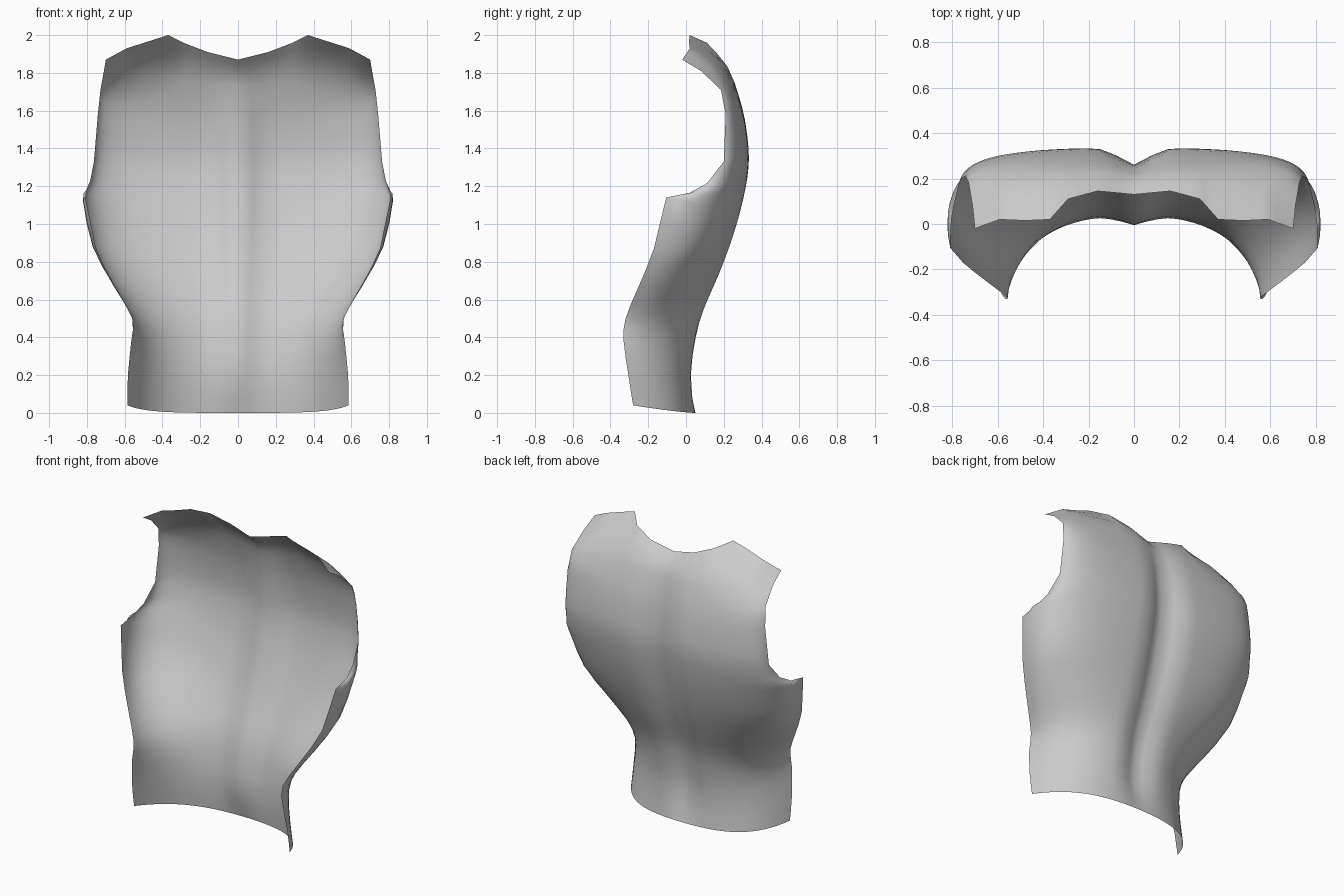
import bpy
from mathutils import Vector

if "Cube" in bpy.data.objects:
    bpy.data.objects.remove(bpy.data.objects["Cube"])

COLS = 18

# Horizontal sections of the right half, bottom to top:
# (centre z, back y, spine groove, handle x, side handle x, y, edge x, y, z)
sections = [
    (0.00, .050, .000, .32, .49, -.03, .585, -.28, 0.04),
    (0.20, .037, .042, .32, .48, -.06, .583, -.305, 0.20),
    (0.40, .065, .055, .32, .49, -.05, .565, -.33, 0.38),
    (0.55, .105, .060, .35, .59, -.02, .560, -.32, 0.50),
    (0.72, .178, .065, .40, .74, .06, .645, -.255, 0.66),
    (0.90, .243, .070, .44, .86, .18, .752, -.17, 0.87),
    (1.07, .292, .075, .47, .90, .26, .808, -.105, 1.14),
    (1.20, .320, .075, .47, .86, .295, .803, .02, 1.165),
    (1.30, .333, .075, .47, .79, .315, .785, .11, 1.215),
    (1.40, .333, .072, .47, .72, .315, .763, .20, 1.33),
    (1.55, .314, .060, .46, .68, .297, .742, .21, 1.58),
    (1.68, .280, .045, .43, .65, .27, .728, .185, 1.71),
]
# Row below the rim, then the neckline and shoulder rim
rims = [
    [(0, .205, 1.79), (.16, .23, 1.81), (.28, .218, 1.835), (.37, .185, 1.86),
     (.48, .165, 1.855), (.59, .14, 1.84), (.71, .08, 1.81)],
    [(0, .13, 1.87), (.16, .145, 1.91), (.29, .11, 1.96), (.37, .02, 2.0),
     (.48, .015, 1.965), (.59, .02, 1.93), (.70, -.02, 1.87)],
]


def section_row(zc, yb, groove, ax, bx, by, ex, ey, ez):
    row = []
    for i in range(COLS + 1):
        t = i / COLS
        s = 1 - t
        x = 3*s*s*t*ax + 3*s*t*t*bx + t**3*ex
        y = s**3*yb + 3*s*s*t*yb + 3*s*t*t*by + t**3*ey
        y -= groove * max(0, 1 - x / .17) ** 1.3
        row.append(Vector((x, y, zc + (ez - zc) * t ** 3)))
    return row


def rim_row(points):
    row = []
    for i in range(COLS + 1):
        f = i / COLS * (len(points) - 1)
        k = min(int(f), len(points) - 2)
        row.append(Vector(points[k]).lerp(Vector(points[k + 1]), f - k))
    return row


def with_midrows(rows):
    """Insert a smooth in-between row after each row; the armhole edge stays straight."""
    out = []
    for i in range(len(rows) - 1):
        a, b = rows[i], rows[i + 1]
        p, q = rows[max(i - 1, 0)], rows[min(i + 2, len(rows) - 1)]
        mid = [(b[c] + a[c]) * .5625 - (p[c] + q[c]) * .0625 for c in range(COLS + 1)]
        if i >= 5:
            mid[-1] = (a[-1] + b[-1]) / 2
        out += [a, mid]
    return out + [rows[-1]]


# Back plate: half sheet, mirrored across the spine
rows = with_midrows([section_row(*s) for s in sections] + [rim_row(r) for r in rims])
verts = [p for row in rows for p in row]
n = COLS + 1
faces = [(r*n + c, (r+1)*n + c, (r+1)*n + c + 1, r*n + c + 1)
         for r in range(len(rows) - 1) for c in range(COLS)]
mesh = bpy.data.meshes.new("back_plate")
mesh.from_pydata(verts, [], faces)
plate = bpy.data.objects.new("back_plate", mesh)
bpy.context.collection.objects.link(plate)
mesh.polygons.foreach_set("use_smooth", [True] * len(mesh.polygons))
mirror = plate.modifiers.new("mirror", 'MIRROR')
mirror.use_clip = True
